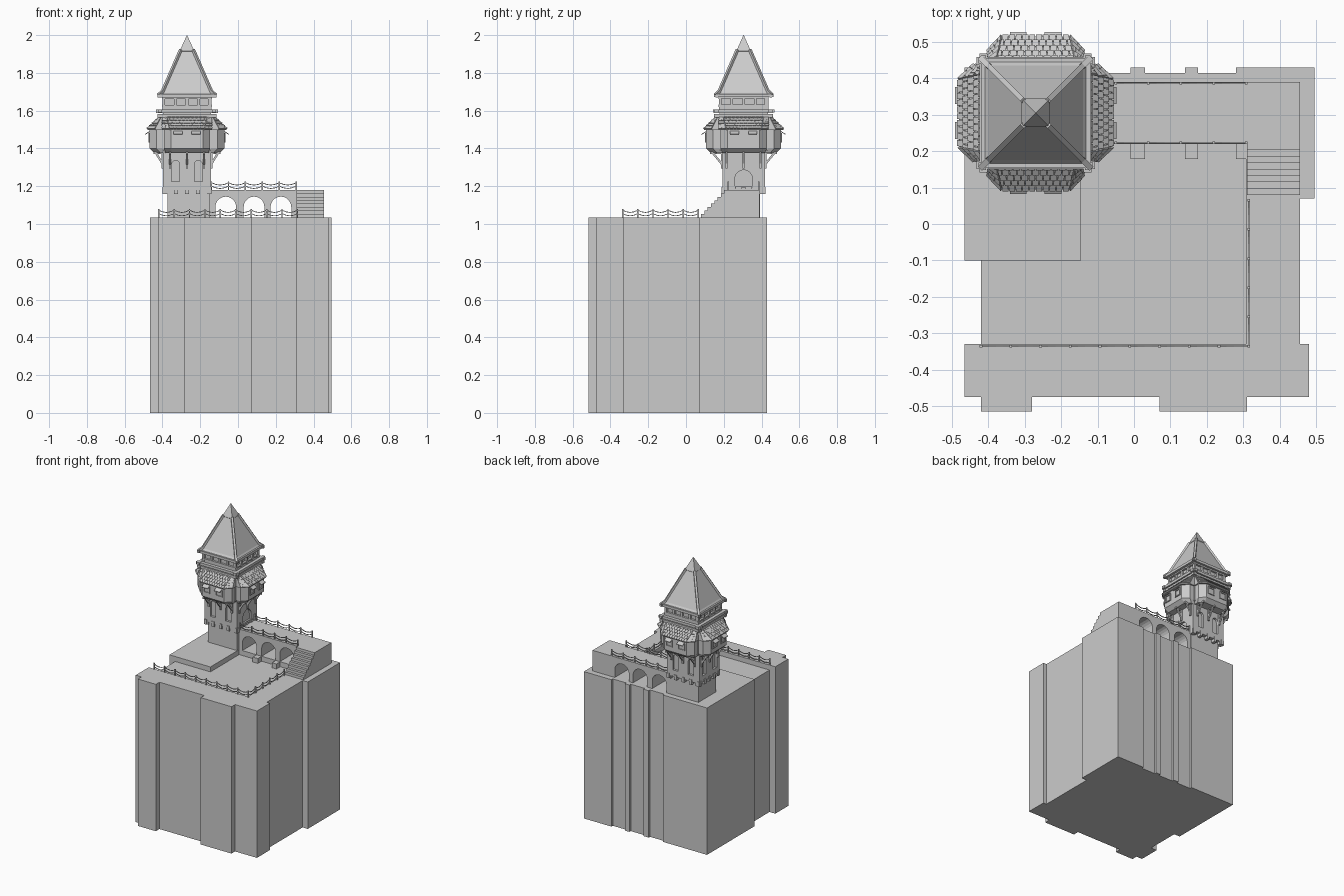
import bpy, bmesh
from math import sin, cos, pi
from mathutils import Vector as V, Matrix

if "Cube" in bpy.data.objects:
    bpy.data.objects.remove(bpy.data.objects["Cube"])

CX, CY = -0.27, 0.305                                   # tower axis


def finish(bm, name):
    bmesh.ops.recalc_face_normals(bm, faces=bm.faces)
    me = bpy.data.meshes.new(name)
    bm.to_mesh(me)
    bm.free()
    ob = bpy.data.objects.new(name, me)
    bpy.context.collection.objects.link(ob)
    return ob


def loft(bm, rings):
    rows = [[bm.verts.new(p) for p in r] for r in rings]
    n = len(rows[0])
    for a, b in zip(rows, rows[1:]):
        for i in range(n):
            j = (i + 1) % n
            bm.faces.new((a[i], a[j], b[j], b[i]))
    bm.faces.new(rows[0])
    bm.faces.new(rows[-1])


def prism(bm, pts, axis, a, b):
    def at(p, t):
        q = list(p)
        q.insert(axis, t)
        return q
    loft(bm, [[at(p, t) for p in pts] for t in (a, b)])


def box(bm, x0, x1, y0, y1, z0, z1):
    prism(bm, [(x0, y0), (x1, y0), (x1, y1), (x0, y1)], 2, z0, z1)


def beam(bm, p, q, w):
    p, q = V(p), V(q)
    d = (q - p).normalized()
    s = d.cross(V((0, 0, 1)) if abs(d.z) < .9 else V((1, 0, 0))).normalized() * w / 2
    t = d.cross(s)
    loft(bm, [[c + s + t, c - s + t, c - s - t, c + s - t] for c in (p, q)])


def side(k, u, v, z):
    """Tower side k: u along the wall, v outward from the axis."""
    a = k * pi / 2
    return V((CX + u * cos(a) + v * sin(a), CY + u * sin(a) - v * cos(a), z))


def side_box(bm, k, u0, u1, v0, v1, z0, z1):
    loft(bm, [[side(k, u, v, z) for u, v in ((u0, v0), (u1, v0), (u1, v1), (u0, v1))] for z in (z0, z1)])


def arch(x, r, z0, spring, n=10):
    return [(x - r, z0)] + [(x - r * cos(pi * i / n), spring + r * sin(pi * i / n)) for i in range(n + 1)] + [(x + r, z0)]


def cut(ob, cutter):
    cutter.hide_render = True
    m = ob.modifiers.new("cut", 'BOOLEAN')
    m.object, m.operation, m.solver = cutter, 'DIFFERENCE', 'EXACT'
    bpy.context.view_layer.objects.active = ob
    bpy.ops.object.modifier_apply(modifier=m.name)
    bpy.data.objects.remove(cutter)


# Tall stepped base with sunken courtyard
TOP = 1.035
bm = bmesh.new()
prism(bm, [(-.465, -.475), (-.42, -.475), (-.42, -.515), (-.28, -.515), (-.28, -.475), (.07, -.475), (.07, -.515),
           (.31, -.515), (.31, -.475), (.48, -.475), (.48, -.33), (.455, -.33), (.455, .07), (.495, .07),
           (.495, .43), (.28, .43), (.28, .415), (.175, .415), (.175, .43), (.14, .43), (.14, .415), (.03, .415),
           (.03, .43), (-.01, .43), (-.01, .415), (-.12, .415), (-.12, .43), (-.465, .43), (-.465, -.1),
           (-.42, -.1), (-.42, -.33), (-.465, -.33)], 2, 0, TOP)
base = finish(bm, "stone_base")
bm = bmesh.new()
prism(bm, [(-.6, -.33), (.308, -.33), (.308, .22), (-.145, .22), (-.145, -.1), (-.6, -.1)], 2, 1.0, 1.2)
cut(base, finish(bm, "courtyard_cutter"))

# Pier footings
bm = bmesh.new()
for x0, x1 in ((-.01, .03), (.14, .175), (.28, .312)):
    box(bm, x0, x1, .178, .23, .99, TOP)
finish(bm, "pier_footings")

# Arched bridge and landing
bm = bmesh.new()
prof = [(-.15, 1.03)]
for x in (-.065, .085, .227):
    prof += arch(x, .055, 1.03, 1.09)
prism(bm, prof + [(.455, 1.03), (.455, 1.18), (-.15, 1.18)], 1, .22, .39)
finish(bm, "arched_bridge")

# Stairs
bm = bmesh.new()
prof, n = [(.08, 1.03)], 8
for i in range(n):
    z = TOP + (i + 1) * (1.18 - TOP) / n
    prof += [(.08 + i * .14 / n, z), (.08 + (i + 1) * .14 / n, z)]
prism(bm, prof + [(.22, 1.03)], 0, .31, .455)
finish(bm, "stairs")


# Rope fences
def fence(name, p, q, n):
    bm = bmesh.new()
    p, q = V(p), V(q)
    up = V((0, 0, 1))
    for i in range(n + 1):
        c = p.lerp(q, i / n)
        beam(bm, c - up * .005, c + up * .045, .007)
        if i == n:
            break
        for h in (.038, .02):
            pts = [p.lerp(q, (i + t / 4) / n) + up * (h - .012 * sin(pi * t / 4)) for t in range(5)]
            for a, b in zip(pts, pts[1:]):
                beam(bm, a, b, .004)
    finish(bm, name)


fence("front_fence", (-.42, -.335, TOP), (.315, -.335, TOP), 9)
fence("right_fence", (.315, -.335, TOP), (.315, .065, TOP), 5)
fence("bridge_fence_front", (-.14, .223, 1.18), (.308, .223, 1.18), 5)
fence("bridge_fence_back", (-.14, .386, 1.18), (.308, .386, 1.18), 5)

# Tower foot and corbels
HX, HY = .127, .112
bm = bmesh.new()
box(bm, -.372, -.147, .2, .392, 1.03, 1.2)
finish(bm, "tower_foot")
bm = bmesh.new()
for k in range(4):
    hu, hv = (HX, HY) if k % 2 == 0 else (HY, HX)
    for i in range(5):
        u = (i / 2 - 1) * (hu - .01)
        side_box(bm, k, u - .01, u + .01, hv - .03, hv + .004, 1.16, 1.195)
finish(bm, "corbels")

# Tower shaft with arched recesses
bm = bmesh.new()
box(bm, CX - HX, CX + HX, CY - HY, CY + HY, 1.18, 1.42)
shaft = finish(bm, "tower_shaft")
bm = bmesh.new()
for k in range(4):
    hv = HY if k % 2 == 0 else HX
    shapes = [arch(0, .046, 1.185, 1.24)] if k == 1 else [arch(u, .021, 1.225, 1.315) for u in (-.06, .06)]
    for s in shapes:
        loft(bm, [[side(k, u, v, z) for u, z in s] for v in (hv - .015, hv + .02)])
bmesh.ops.recalc_face_normals(bm, faces=bm.faces)
cut(shaft, finish(bm, "window_cutter"))


# Four jettied bays with tiled skirts, windows and braces
def outline(k, hw, vs, hf, vf, z):
    return [side(k, u, v, z) for u, v in
            ((-hw, .09), (-hw, vs), (-hf, vf), (hf, vf), (hw, vs), (hw, .09))]


def tiles(bm, a, b, c, d, rows, cols):
    nrm = (b - a).cross(d - a).normalized()
    def at(s, t):
        return a.lerp(b, s).lerp(d.lerp(c, s), t)
    for r in range(rows):
        t0, t1 = r / rows - .02, (r + 1) / rows
        for i in range(cols + r % 2):
            s0 = max(0, (i - .5 * (r % 2)) / cols + .006)
            s1 = min(1, (i + 1 - .5 * (r % 2)) / cols - .006)
            low = [at(s0, t0), at(s1, t0), at(s1, t1), at(s0, t1)]
            high = [p + nrm * (.006 if j < 2 else .002) for j, p in enumerate(low)]
            loft(bm, [low, high])


walls, roofs, shingles, frames, hoods, braces = (bmesh.new() for _ in range(6))
for k in range(4):
    hv = HY if k % 2 == 0 else HX
    loft(walls, [outline(k, .112, .14, .078, .172, 1.375), outline(k, .123, .162, .085, .198, 1.4),
                 outline(k, .123, .162, .085, .198, 1.51)])
    eave = outline(k, .132, .168, .092, .21, 1.505)
    top = outline(k, .128, .132, .108, .138, 1.575)
    loft(roofs, [outline(k, .132, .168, .092, .21, 1.498), eave, top])
    for i, cols in ((1, 4), (2, 10), (3, 4)):
        tiles(shingles, eave[i], eave[i + 1], top[i + 1], top[i], 5, cols)
    for u in (-.048, .048):
        for du in (-.022, .022):
            side_box(frames, k, u + du - .003, u + du + .003, .19, .204, 1.435, 1.482)
        for z in (1.435, 1.478):
            side_box(frames, k, u - .025, u + .025, .19, .204, z - .003, z + .003)
        loft(hoods, [[side(k, u + s * .023, v, z) for s, v, z in
                      ((-1, .19, 1.492 + h), (1, .19, 1.492 + h), (1, .222, 1.472 + h), (-1, .222, 1.472 + h))]
                     for h in (0, .005)])
    for u in (-.09, 0, .09):
        beam(braces, side(k, u, hv - .003, 1.31), side(k, u, .168, 1.382), .011)
        side_box(braces, k, u - .006, u + .006, hv - .01, hv + .009, 1.295, 1.38)
        side_box(braces, k, u - .006, u + .006, hv - .01, .178, 1.37, 1.382)
for b, name in ((walls, "bay_walls"), (roofs, "bay_roofs"), (shingles, "bay_shingles"),
                (frames, "bay_window_frames"), (hoods, "window_hoods"), (braces, "bay_braces")):
    finish(b, name)

# Upper core, crossed beams and belfry posts
bm = bmesh.new()
h = .128
box(bm, CX - h, CX + h, CY - h, CY + h, 1.39, 1.625)
h = .116
box(bm, CX - h, CX + h, CY - h, CY + h, 1.61, 1.69)
finish(bm, "upper_core")
bm = bmesh.new()
for k in range(4):
    for v, ext, z0, z1, w in ((.141, .015, 1.565, 1.582, .02), (.143, .02, 1.588, 1.606, .022),
                              (.126, .006, 1.62, 1.63, .014), (.126, .006, 1.662, 1.68, .014)):
        o = .0015 * (k % 2)
        side_box(bm, k, -v - ext, v + ext, v - w / 2, v + w / 2, z0 + o, z1 + o)
    for u in (-.124, -.062, 0, .062):
        side_box(bm, k, u - .007, u + .007, .11, .131, 1.6, 1.68)
finish(bm, "timber_frame")


# Steep roof, hip beams, eave beams and cap
def square(h, z):
    return [side(k, h, h, z) for k in range(4)]


bm = bmesh.new()
loft(bm, [square(.146, 1.672), square(.146, 1.68), square(.13, 1.7), square(.034, 1.92)])
finish(bm, "main_roof")
bm = bmesh.new()
for k in range(4):
    o = .0015 * (k % 2)
    side_box(bm, k, -.157, .157, .136, .15, 1.67 + o, 1.688 + o)
    beam(bm, side(k, .15, .15, 1.682), side(k, .128, .128, 1.703), .016)
    beam(bm, side(k, .13, .13, 1.7), side(k, .033, .033, 1.922), .014)
finish(bm, "roof_beams")
bm = bmesh.new()
loft(bm, [square(.034, 1.908), square(.039, 1.915), square(.035, 1.924), square(.0008, 2.0)])
finish(bm, "roof_cap")
